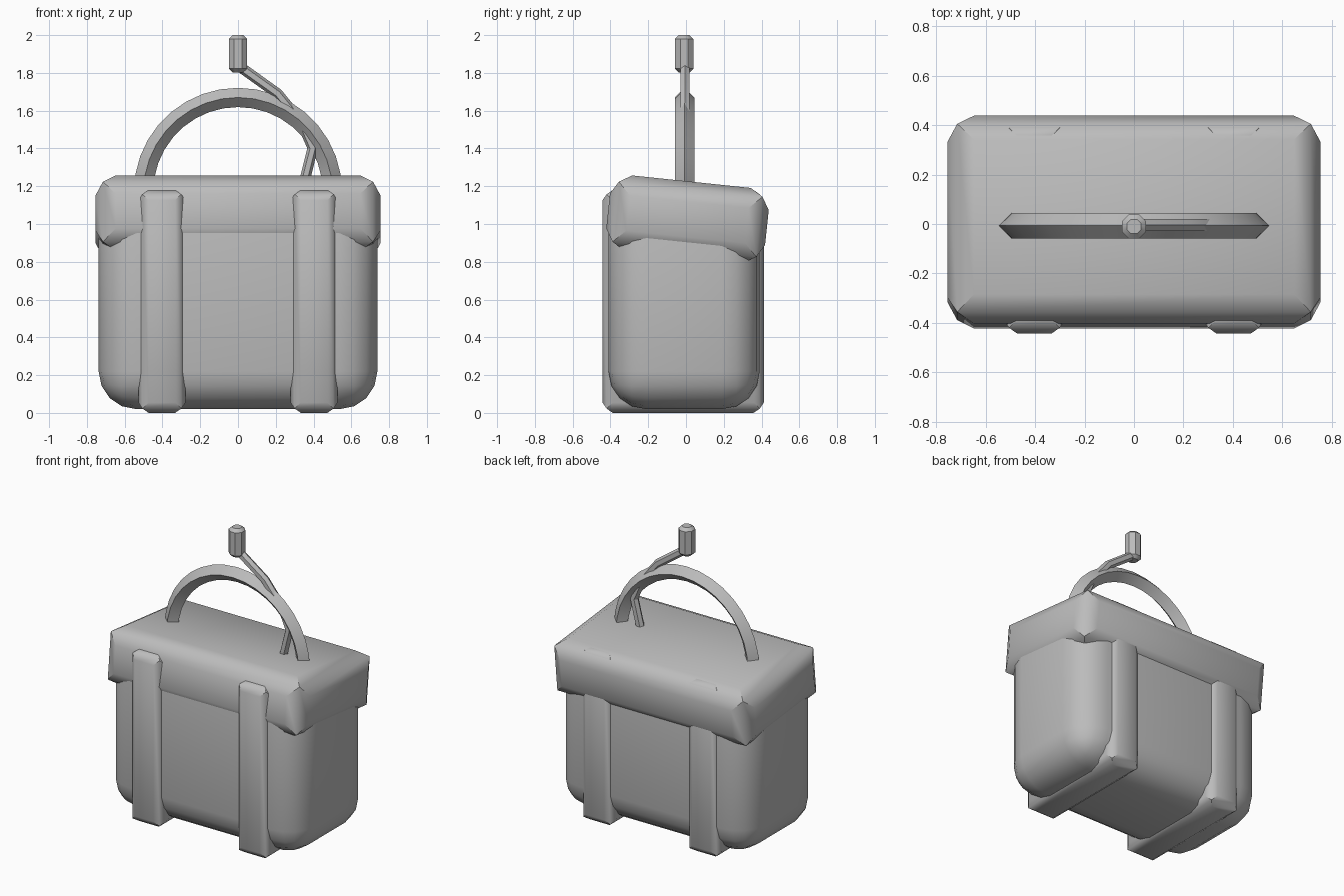
import bpy
import bmesh
from math import radians, sin, cos, pi
from mathutils import Matrix, Vector

cube = bpy.data.objects.get("Cube")
if cube:
    bpy.data.objects.remove(cube, do_unlink=True)

GREY = (0.5, 0.5, 0.5, 1)
grey = bpy.data.materials.new("plain grey")
grey.use_nodes = True
grey.diffuse_color = GREY
grey.node_tree.nodes["Principled BSDF"].inputs["Base Color"].default_value = GREY


def finish(name, bm, smooth_angle=30):
    bmesh.ops.recalc_face_normals(bm, faces=bm.faces)
    mesh = bpy.data.meshes.new(name)
    bm.to_mesh(mesh)
    bm.free()
    obj = bpy.data.objects.new(name, mesh)
    bpy.context.collection.objects.link(obj)
    mesh.materials.append(grey)
    bpy.ops.object.select_all(action="DESELECT")
    obj.select_set(True)
    bpy.context.view_layer.objects.active = obj
    bpy.ops.object.shade_smooth_by_angle(angle=radians(smooth_angle))
    return obj


def box(size):
    bm = bmesh.new()
    bmesh.ops.create_cube(bm, size=1)
    bmesh.ops.scale(bm, vec=size, verts=bm.verts)
    return bm


def puffed_box(name, size, centre, inset, depth, tilt=0):
    # Box whose faces each swell outward from crisp edges
    bm = box(size)
    bmesh.ops.inset_individual(bm, faces=bm.faces[:], thickness=inset, depth=depth)
    obj = finish(name, bm, 35)
    obj.location = centre
    obj.rotation_euler.x = radians(tilt)
    return obj


def tube(name, path, radius, sides):
    # Sweep a regular polygon along a path lying in the xz plane
    bm = bmesh.new()
    side = Vector((0, 1, 0))
    rings = []
    for i, p in enumerate(path):
        along = (path[min(i + 1, len(path) - 1)] - path[max(i - 1, 0)]).normalized()
        out = along.cross(side)
        angles = [2 * pi * k / sides for k in range(sides)]
        rings.append([bm.verts.new(p + radius * (cos(a) * out + sin(a) * side)) for a in angles])
    for a, b in zip(rings, rings[1:]):
        for k in range(sides):
            n = (k + 1) % sides
            bm.faces.new((a[k], a[n], b[n], b[k]))
    bm.faces.new(rings[0])
    bm.faces.new(rings[-1])
    return finish(name, bm, 25)


# Rounded basket body
bm = box((1.476, 0.80, 1.17))
bmesh.ops.bevel(bm, geom=bm.edges[:], offset=0.2, segments=4, profile=0.5, affect="EDGES")
body = finish("body", bm, 40)
body.location = (0, -0.01, 0.605)

# Lid leaning down towards the back
puffed_box("lid", (1.43, 0.765, 0.32), (0, 0.008, 1.025), 0.095, 0.04, tilt=-6)

# Straps wrapped around body and lid
for name, x in (("right_strap", -0.403), ("left_strap", 0.403)):
    puffed_box(name, (0.205, 0.81, 1.135), (x, -0.015, 0.59), 0.045, 0.022)

# Arched carrying handle
arc = [radians(-10 + 200 * i / 20) for i in range(21)]
tube("handle", [Vector((0.5 * cos(a), -0.007, 1.17 + 0.5 * sin(a))) for a in arc], 0.051, 4)

# Thin bent stem crossing the handle
stem_points = ((0.0, 1.84), (0.21, 1.69), (0.34, 1.53), (0.395, 1.4), (0.34, 1.18))
tube("stem", [Vector((x, -0.005, z)) for x, z in stem_points], 0.028, 6)

# Small knob on the end of the stem
bm = bmesh.new()
bmesh.ops.create_cone(bm, cap_ends=True, segments=8, radius1=0.053, radius2=0.053, depth=0.198,
                      matrix=Matrix.Rotation(pi / 8, 4, "Z"))
rims = [e for e in bm.edges if abs(e.verts[0].co.z - e.verts[1].co.z) < 0.01]
bmesh.ops.bevel(bm, geom=rims, offset=0.02, segments=1, affect="EDGES")
knob = finish("knob", bm, 40)
knob.location = (0, -0.01, 1.901)
